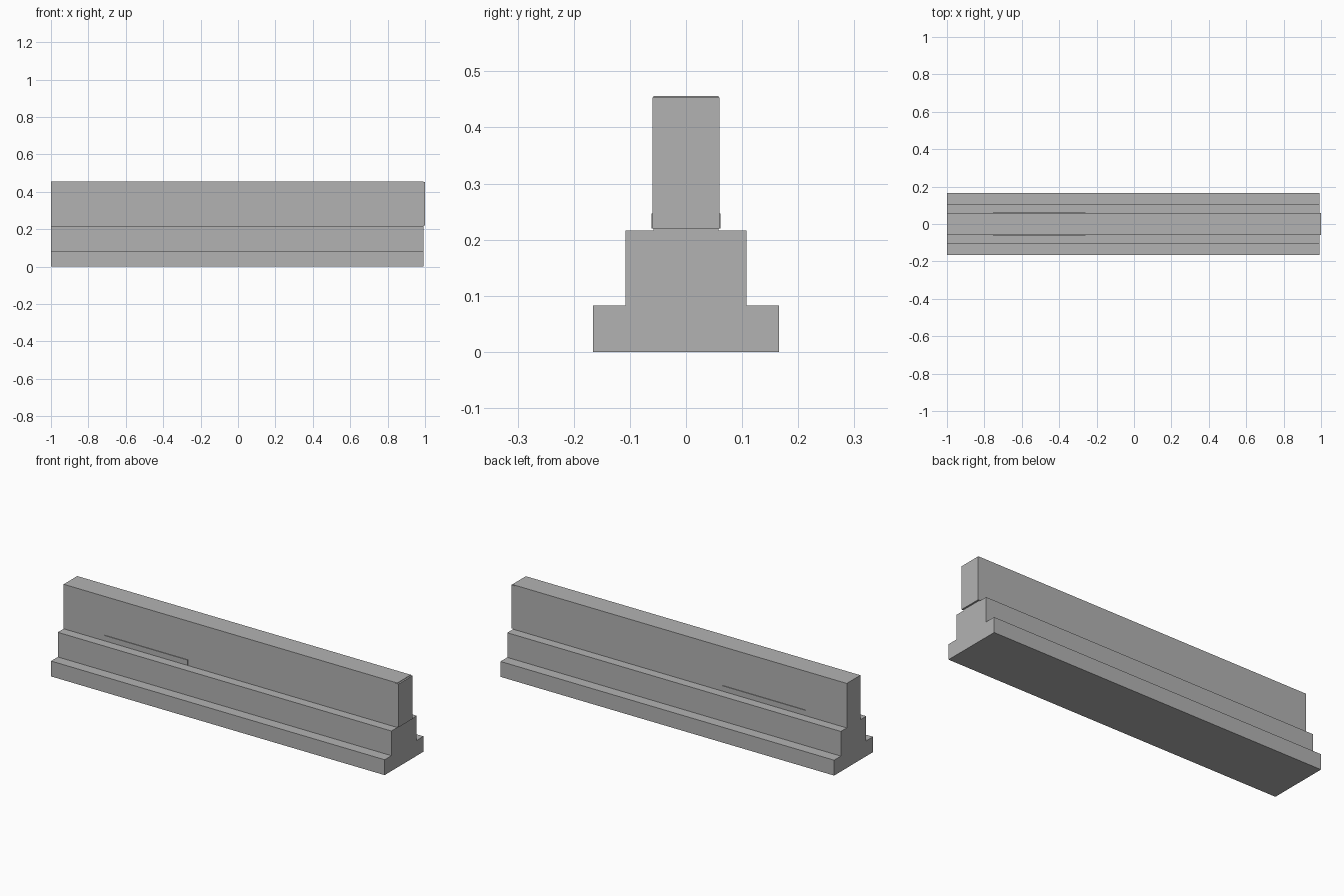
import bpy, bmesh

if "Cube" in bpy.data.objects:
    bpy.data.objects.remove(bpy.data.objects["Cube"])

grey = bpy.data.materials.new("plain_grey")
grey.diffuse_color = (0.45, 0.45, 0.45, 1.0)
grey.use_nodes = True
grey.node_tree.nodes["Principled BSDF"].inputs["Base Color"].default_value = grey.diffuse_color


def finish(name, bm):
    bmesh.ops.recalc_face_normals(bm, faces=bm.faces)
    mesh = bpy.data.meshes.new(name)
    bm.to_mesh(mesh)
    bm.free()
    mesh.materials.append(grey)
    obj = bpy.data.objects.new(name, mesh)
    bpy.context.collection.objects.link(obj)
    return obj


def extrude_x(name, outline, x0, x1):
    """Extrude a closed (y, z) outline along x."""
    bm = bmesh.new()
    face = bm.faces.new([bm.verts.new((x0, y, z)) for y, z in outline])
    ext = bmesh.ops.extrude_face_region(bm, geom=[face])
    verts = [v for v in ext["geom"] if isinstance(v, bmesh.types.BMVert)]
    bmesh.ops.translate(bm, verts=verts, vec=(x1 - x0, 0, 0))
    return finish(name, bm)


def box_outline(y0, y1, z0, z1):
    return [(y0, z0), (y1, z0), (y1, z1), (y0, z1)]


# Wall with two-step plinth, mirrored half profile
half = [(0.1655, 0), (0.1655, 0.083), (0.108, 0.083), (0.108, 0.216),
        (0.058, 0.216), (0.058, 0.456)]
profile = half + [(-y, z) for y, z in reversed(half)]
extrude_x("stepped_wall", profile, -1.0, 0.991)

# Thin cap wrapped over the right end of the wall
extrude_x("end_cap", box_outline(-0.06, 0.06, 0.22, 0.453), 0.982, 1.0)

# Low raised strip on each side of the wall
for side, name in ((-1, "front_strip"), (1, "back_strip")):
    extrude_x(name, box_outline(side * 0.05, side * 0.0615, 0.22, 0.247), -0.755, -0.258)
